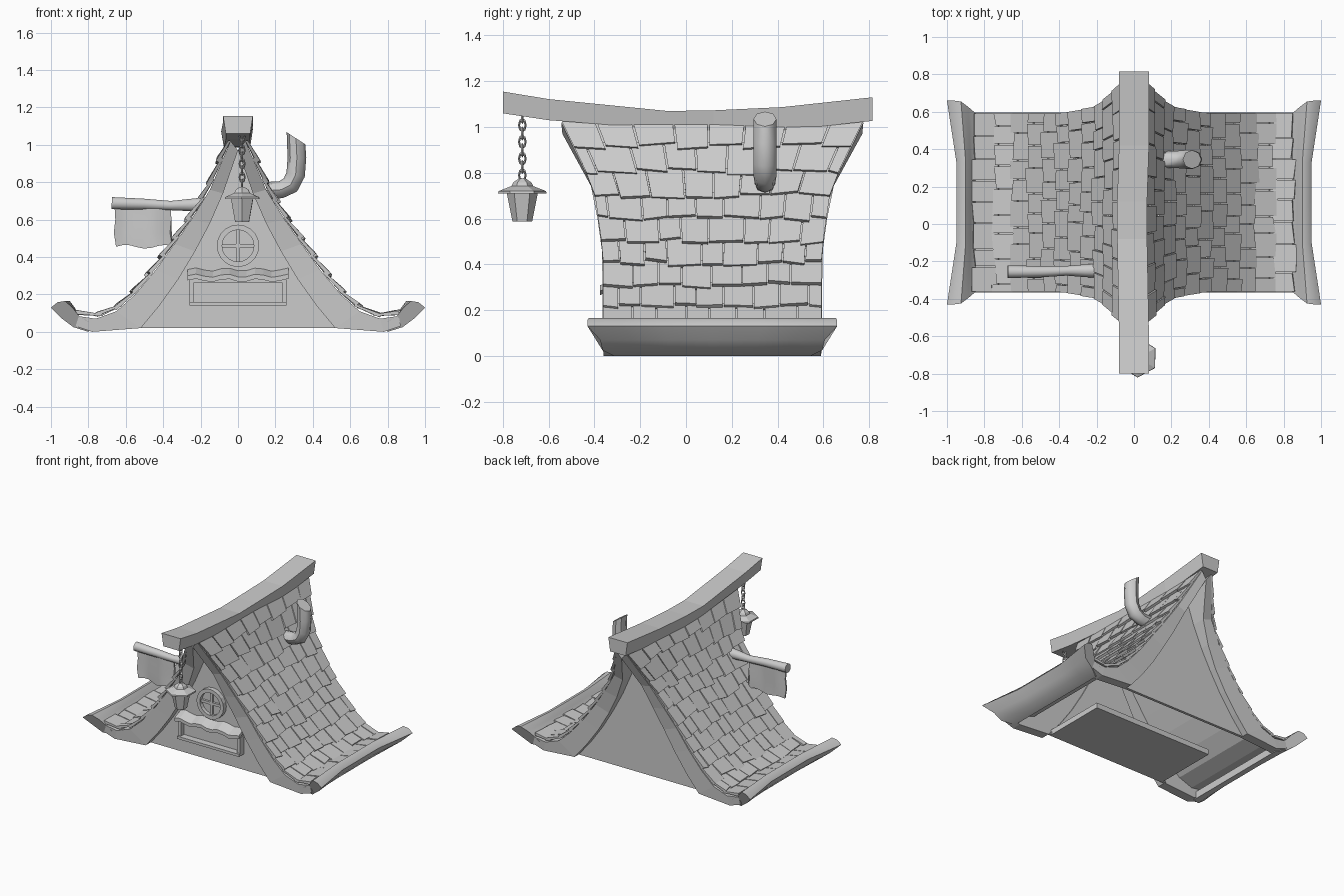
import bpy, math, random
from mathutils import Vector

if "Cube" in bpy.data.objects:
    bpy.data.objects.remove(bpy.data.objects["Cube"])
random.seed(4)
YC = 0.115                      # roof centre along y
OUT = [(.04, 1.02), (.15, .76), (.25, .6), (.34, .47), (.44, .33), (.55, .2), (.65, .11), (.76, .07), (.86, .085)]
INN = [(0, .97), (.08, .74), (.15, .58), (.23, .43), (.32, .28), (.42, .14), (.52, .02), (.78, 0), (.87, .03)]


def make(name, verts, faces, smooth=False):
    me = bpy.data.meshes.new(name)
    me.from_pydata([tuple(v) for v in verts], [], faces)
    ob = bpy.data.objects.new(name, me)
    bpy.context.collection.objects.link(ob)
    bpy.ops.object.select_all(action='DESELECT')
    ob.select_set(True)
    bpy.context.view_layer.objects.active = ob
    bpy.ops.object.mode_set(mode='EDIT')
    bpy.ops.mesh.select_all(action='SELECT')
    bpy.ops.mesh.normals_make_consistent(inside=False)
    bpy.ops.object.mode_set(mode='OBJECT')
    if smooth:
        bpy.ops.object.shade_smooth_by_angle(angle=math.radians(45))
    return ob


def loft(name, rings, smooth=False, closed=False):
    n, m = len(rings[0]), len(rings)
    verts = [v for r in rings for v in r]
    faces = [(i * n + j, i * n + (j + 1) % n, (i + 1) % m * n + (j + 1) % n, (i + 1) % m * n + j)
             for i in range(m if closed else m - 1) for j in range(n)]
    if not closed:
        faces += [tuple(range(n)), tuple(range((m - 1) * n, m * n))]
    return make(name, verts, faces, smooth)


def box(name, x0, x1, y0, y1, z0, z1):
    return loft(name, [[(x0, y0, z), (x1, y0, z), (x1, y1, z), (x0, y1, z)] for z in (z0, z1)])


def tube(name, path, radii, sides, smooth=True):
    # path lies in the xz plane
    rings = []
    for i, p in enumerate(path):
        t = (Vector(path[min(i + 1, len(path) - 1)]) - Vector(path[max(i - 1, 0)])).normalized()
        a, b = Vector((0, 1, 0)), Vector((0, 1, 0)).cross(t)
        rings.append([Vector(p) + radii[i] * (a * math.cos(k * math.tau / sides) + b * math.sin(k * math.tau / sides))
                      for k in range(sides)])
    return loft(name, rings, smooth)


def half(z):
    # half depth of the roof, flaring towards the ridge
    pts = [(-1, .48), (.45, .48), (.73, .52), (.87, .585), (1.05, .675)]
    for (a, u), (b, v) in zip(pts, pts[1:]):
        if z <= b:
            return u + (v - u) * (z - a) / (b - a)
    return .675


SEG = [(Vector(b) - Vector(a)).length for a, b in zip(OUT, OUT[1:])]
TOTAL = sum(SEG)


def on_roof(s, off):
    s = max(s, 0)
    for i, l in enumerate(SEG):
        if s <= l or i == len(SEG) - 1:
            a, b = Vector(OUT[i]), Vector(OUT[i + 1])
            d = (b - a) / l
            return a + d * s + Vector((-d.y, d.x)) * off
        s -= l


for sx, side in ((1, 'right'), (-1, 'left')):
    # roof sheet
    v = [(sx * x, YC + t * half(z), z) for x, z in OUT for t in (-1, 1)]
    make('roof_sheet_' + side, v, [(2 * i, 2 * i + 1, 2 * i + 3, 2 * i + 2) for i in range(len(OUT) - 1)])
    # curved barge boards at both ends
    for t, end, yg in ((-1, 'front', -.29), (1, 'back', .52)):
        rings = [[(sx * xo, YC + t * half(zo), zo), (sx * xi, YC + t * (half(zo) - .005), zi),
                  (sx * xi, yg, zi), (sx * xo, yg, zo)] for (xo, zo), (xi, zi) in zip(OUT, INN)]
        loft('barge_board_%s_%s' % (end, side), rings)
    # shingles in staggered rows
    verts, faces = [], []
    rows, cols = 11, 8
    for r in range(rows):
        s0, s1 = TOTAL * r / rows - .02, TOTAL * (r + 1) / rows
        cuts = [-1] + [-1 + 2 * (c + (.5 if r % 2 else 0) + random.uniform(-.15, .15)) / cols
                       for c in range(0 if r % 2 else 1, cols)] + [1]
        for ta, tb in zip(cuts, cuts[1:]):
            end_s = s1 + random.uniform(-.012, .018)
            lift = random.uniform(.012, .02)
            skew = random.uniform(-.008, .008)
            base = len(verts)
            for s, lo, hi in ((s0, 0, .012), (end_s, lift - .008, lift + .014)):
                for t, k in ((ta + .006, skew), (tb - .006, -skew)):
                    for off in (lo, hi):
                        p = on_roof(s + (k if s == end_s else 0), off)
                        verts.append((sx * p.x, YC + t * half(p.y), p.y))
            faces += [tuple(base + i for i in f) for f in
                      ((0, 1, 3, 2), (4, 6, 7, 5), (0, 4, 5, 1), (2, 3, 7, 6), (1, 5, 7, 3), (0, 2, 6, 4))]
    make('shingles_' + side, verts, faces)
    # upturned eave with flared tips
    prof = [(.8, .055, .48), (.85, .085, .48), (.885, .13, .51), (.925, .165, .54), (.965, .158, .545),
            (1.0, .13, .545), (.94, .07, .49), (.88, .025, .48), (.8, 0, .43)]
    rings = []
    for t in (-1, -.72, -.4, 0, .4, .72, 1):
        pull = .05 * (1 - max(0, abs(t) - .4) / .6)
        rings.append([(sx * (x - pull * max(0, (x - .85) / .15)), YC + t * h, z) for x, z, h in prof])
    loft('eave_' + side, rings, True)

# gable walls and floor
for end, y in (('front', -.3), ('back', .52)):
    outline = INN[:7] + [(-x, z) for x, z in INN[6:0:-1]]
    loft('gable_' + end, [[(x, yy, z) for x, z in outline] for yy in (y, y + .02)])
box('floor', -.5, .5, -.29, .2, .02, .06)

# sagging ridge beam
beam = [(-.8, 1.06, 1.155, 0), (-.6, 1.03, 1.122, 0), (-.08, .99, 1.07, -.01), (.12, .985, 1.073, -.01),
        (.42, .985, 1.087, 0), (.815, 1.027, 1.13, 0)]
loft('ridge_beam', [[(-.065 + c, y, a), (.065 + c, y, a), (.08 + c, y, b), (-.08 + c, y, b)] for y, a, b, c in beam])

# round window: ring, pane and crossbars
WZ, WY = .46, -.3


def ring(name, r0, r1, y0, y1, n=20):
    return loft(name, [[(r * math.cos(a), y, WZ + r * math.sin(a)) for r, y in
                        ((r0, y1), (r0, y0), (r1, y0), (r1, y1))]
                       for a in (k * math.tau / n for k in range(n))], closed=True)


ring('window_ring', .085, .113, WY - .035, WY)
ring('window_pane', .001, .087, WY - .006, WY)
box('window_bar_upright', -.01, .01, WY - .022, WY, WZ - .088, WZ + .088)
box('window_bar_cross', -.088, .088, WY - .022, WY, WZ - .01, WZ + .01)

# wavy awning above the hatch
rings = []
for i in range(13):
    x = -.27 + .54 * i / 12
    w = .009 * math.sin(i * 1.7)
    rings.append([(x, -.375, .275 + w), (x, -.375, .3 + w), (x, -.295, .335 + w), (x, -.295, .305 + w)])
loft('awning', rings)
# hatch frame
box('hatch_top', -.25, .25, -.34, -.295, .265, .285)
box('hatch_bottom', -.26, .26, -.36, -.295, .14, .16)
box('hatch_post_left', -.26, -.235, -.345, -.295, .15, .28)
box('hatch_post_right', .235, .26, -.345, -.295, .15, .28)
box('hatch_panel', -.24, .24, -.31, -.295, .155, .27)

# bent chimney pipe with a slanted mouth
pipe = tube('chimney_pipe', [(.15, .345, .755), (.23, .345, .76), (.28, .345, .785), (.308, .345, .84),
                             (.315, .345, .93), (.31, .345, 1.035)], [.046, .046, .05, .05, .05, .05], 8)
for v in pipe.data.vertices[-8:]:
    v.co.z -= (v.co.x - .31) * .7

# flag pole and cloth
tube('flag_pole', [(-.675, -.255, .688), (-.5, -.255, .683), (-.36, -.25, .675), (-.26, -.25, .678), (-.14, -.25, .683)],
     [.034, .03, .026, .034, .042], 10)
rings = []
for i in range(9):
    u = i / 8
    x, y = -.66 + .3 * u, -.255 + .012 * math.sin(u * 7)
    zs = [.67, .6, .53, .455 + .01 * math.sin(u * 9)]
    dx = [0, .004, -.004, .008]
    rings.append([(x + d, y - .006, z) for d, z in zip(dx, zs)] +
                 [(x + d, y + .006, z) for d, z in zip(dx[::-1], zs[::-1])])
loft('flag_cloth', rings, True)

# lantern on a chain
LX, LY = .022, -.715
for i in range(8):
    bpy.ops.mesh.primitive_torus_add(major_segments=8, minor_segments=4, major_radius=.017, minor_radius=.0055,
                                     location=(LX, LY, 1.045 - i * .0365),
                                     rotation=(math.pi / 2, 0, math.pi / 2 * (i % 2)))
    link = bpy.context.object
    link.name = 'chain_link_%d' % i
    link.scale = (.85, 1.4, 1)


def hexes(name, levels):
    loft(name, [[(LX + r * math.cos(k * math.tau / 6 + .5), LY + r * math.sin(k * math.tau / 6 + .5), z)
                 for k in range(6)] for r, z in levels])


hexes('lantern_body', [(.043, .588), (.068, .712)])
hexes('lantern_cap', [(.106, .71), (.104, .72), (.048, .742), (.04, .758), (.015, .775)])
